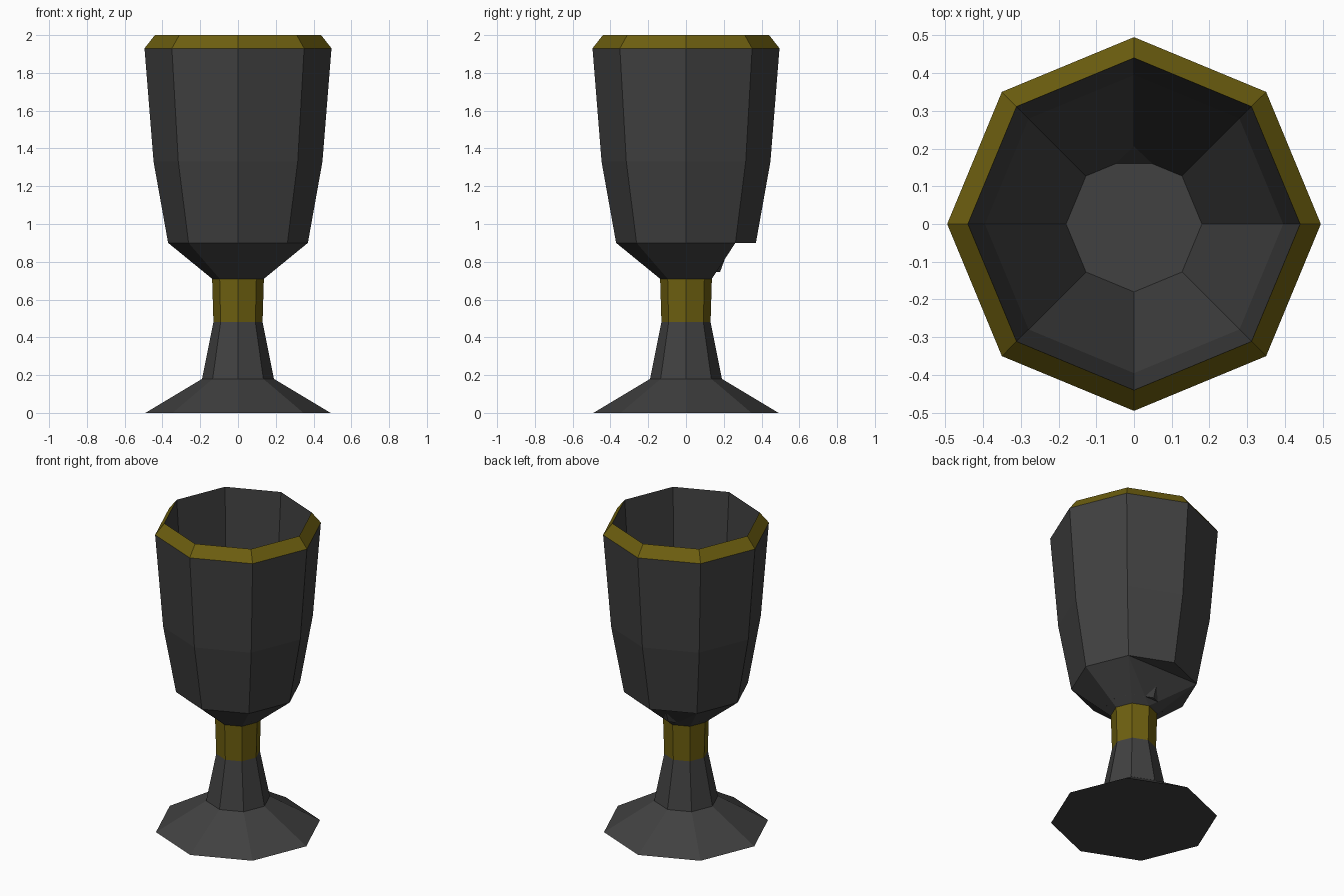
import bpy
import bmesh
from math import cos, sin, pi

SIDES = 8
BACK = 2  # index of the corner that points to the back

cube = bpy.data.objects.get("Cube")
if cube:
    bpy.data.objects.remove(cube, do_unlink=True)


def make_material(name, color):
    mat = bpy.data.materials.new(name)
    mat.use_nodes = True
    mat.diffuse_color = (*color, 1)
    mat.node_tree.nodes["Principled BSDF"].inputs["Base Color"].default_value = (*color, 1)
    return mat


dark = make_material("dark grey metal", (0.052, 0.052, 0.052))
gold = make_material("dull gold", (0.155, 0.115, 0.005))


def lathe(name, profile, mat, cap_bottom=False, cap_end=False, folded_back=False):
    """Eight-sided turned part from (radius, height) points."""
    bm = bmesh.new()
    rings = [[bm.verts.new((r * cos(2 * pi * i / SIDES), r * sin(2 * pi * i / SIDES), z))
              for i in range(SIDES)] for r, z in profile]
    for level, (low, high) in enumerate(zip(rings, rings[1:])):
        for i in range(SIDES):
            if folded_back and level == 0 and i in (BACK - 1, BACK):
                continue
            j = (i + 1) % SIDES
            bm.faces.new((low[i], low[j], high[j], high[i]))
    if folded_back:
        # The back of the lowest band is folded inwards under a flat ledge
        low, high = rings[0], rings[1]
        right, left = BACK - 1, BACK + 1
        bm.faces.new((high[right], high[left], high[BACK]))
        bm.faces.new((high[left], high[right], low[BACK]))
        bm.faces.new((low[right], low[BACK], high[right]))
        bm.faces.new((low[BACK], low[left], high[left]))
    if cap_bottom:
        bm.faces.new(rings[0][::-1])
    if cap_end:
        bm.faces.new(rings[-1])
    mesh = bpy.data.meshes.new(name)
    bm.to_mesh(mesh)
    bm.free()
    mesh.materials.append(mat)
    obj = bpy.data.objects.new(name, mesh)
    bpy.context.collection.objects.link(obj)
    return obj


# Foot and stem
lathe("foot", [(0.49, 0), (0.19, 0.18)], dark, cap_bottom=True)
lathe("stem", [(0.19, 0.18), (0.13, 0.48)], dark)

# Gold collar between stem and bowl
lathe("collar", [(0.13, 0.48), (0.137, 0.71)], gold)

# Bowl: outer wall, sloped gold rim, inner wall with floor
lathe("bowl_outside", [(0.137, 0.71), (0.37, 0.9), (0.447, 1.33), (0.495, 1.93)],
      dark, folded_back=True)
lathe("rim", [(0.495, 1.93), (0.44, 2.0)], gold)
lathe("bowl_inside", [(0.44, 2.0), (0.395, 1.33), (0.18, 0.745)], dark, cap_end=True)
